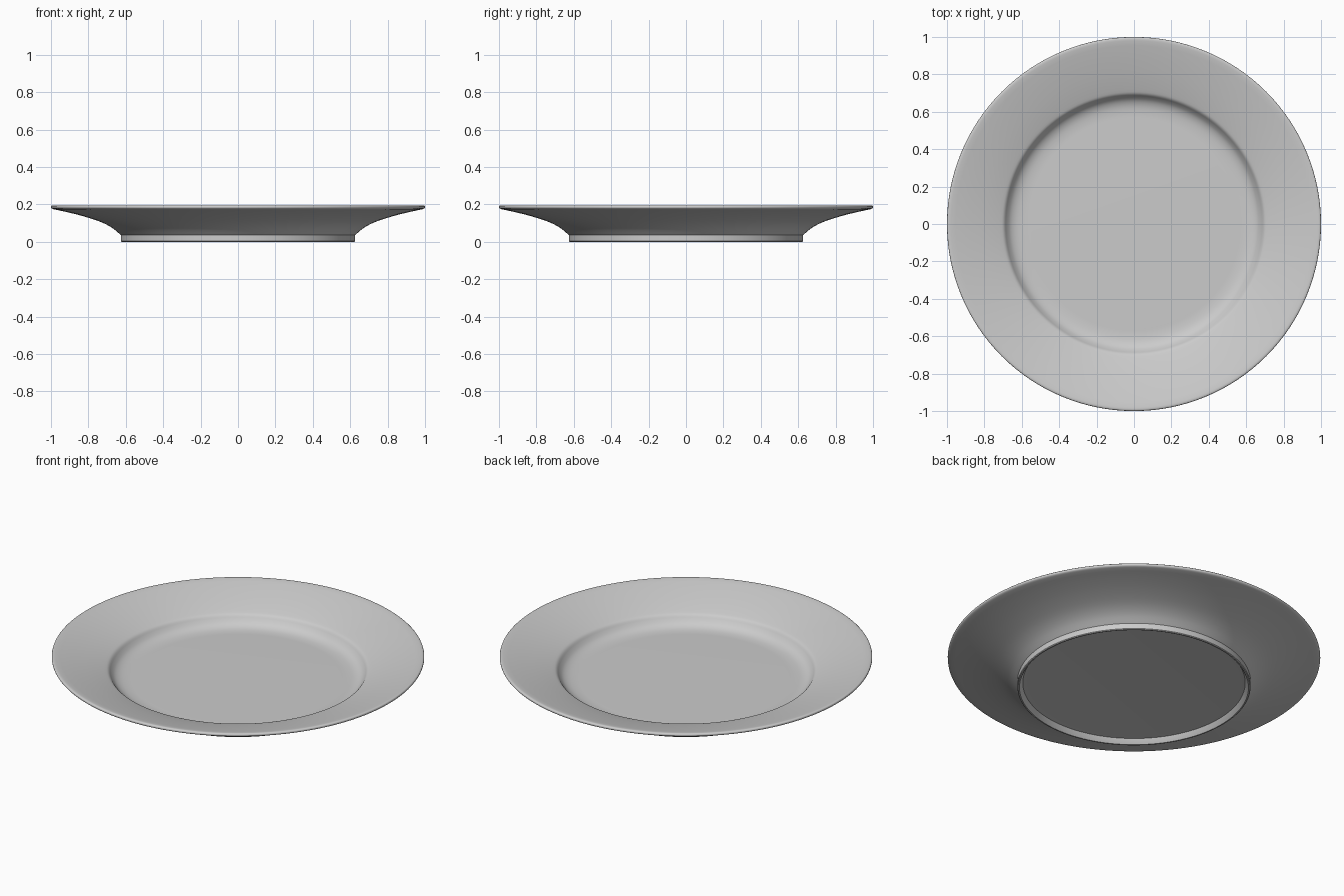
import bpy
import bmesh
from math import tau, radians
from mathutils import Vector

cube = bpy.data.objects.get("Cube")
if cube:
    bpy.data.objects.remove(cube)

STEPS = 128

# Glaze
glaze = bpy.data.materials.new("grey_glaze")
glaze.use_nodes = True
colour = (0.6, 0.6, 0.6, 1)
glaze.diffuse_color = colour
glaze.node_tree.nodes["Principled BSDF"].inputs["Base Color"].default_value = colour


def smooth_path(points, cuts=3):
    """Run a flowing curve through the points."""
    pts = [Vector(p) for p in points]
    pts = [2 * pts[0] - pts[1]] + pts + [2 * pts[-1] - pts[-2]]
    path = []
    for a, b, c, d in zip(pts, pts[1:], pts[2:], pts[3:]):
        for i in range(cuts):
            t = i / cuts
            path.append(0.5 * (2 * b + (c - a) * t + (2 * a - 5 * b + 4 * c - d) * t ** 2
                               + (3 * b - a - 3 * c + d) * t ** 3))
    return path + [pts[-2]]


def lathe(name, profile):
    """Spin a radius/height profile around the z axis."""
    bm = bmesh.new()
    verts = [bm.verts.new((r, 0, z)) for r, z in profile]
    edges = [bm.edges.new(pair) for pair in zip(verts, verts[1:])]
    bmesh.ops.spin(bm, geom=verts + edges, axis=(0, 0, 1), cent=(0, 0, 0),
                   angle=tau, steps=STEPS, use_merge=True)
    bmesh.ops.remove_doubles(bm, verts=bm.verts, dist=0.0001)
    bmesh.ops.recalc_face_normals(bm, faces=bm.faces)
    mesh = bpy.data.meshes.new(name)
    bm.to_mesh(mesh)
    bm.free()
    mesh.materials.append(glaze)
    obj = bpy.data.objects.new(name, mesh)
    bpy.context.collection.objects.link(obj)
    bpy.context.view_layer.objects.active = obj
    obj.select_set(True)
    bpy.ops.object.shade_smooth_by_angle(angle=radians(40))
    return obj


# Recessed base and foot ring
foot = [(0, 0.03), (0.57, 0.03), (0.597, 0.028), (0.612, 0.003), (0.615, 0),
        (0.622, 0), (0.626, 0.004), (0.626, 0.036)]
# Flared underside
underside = smooth_path([(0.626, 0.036), (0.67, 0.073), (0.73, 0.105), (0.82, 0.135),
                         (0.91, 0.158), (0.985, 0.174)])
# Rounded lip
lip = smooth_path([(0.985, 0.174), (0.997, 0.179), (1, 0.187), (0.995, 0.194),
                   (0.98, 0.194)], 2)
# Sloping rim, well wall and flat floor
rim = smooth_path([(0.98, 0.194), (0.9, 0.175), (0.8, 0.148), (0.72, 0.123),
                   (0.695, 0.112), (0.68, 0.093), (0.66, 0.073), (0.63, 0.06),
                   (0.59, 0.055), (0.55, 0.055)])

lathe("plate", foot + underside[1:] + lip[1:] + rim[1:] + [(0, 0.055)])
